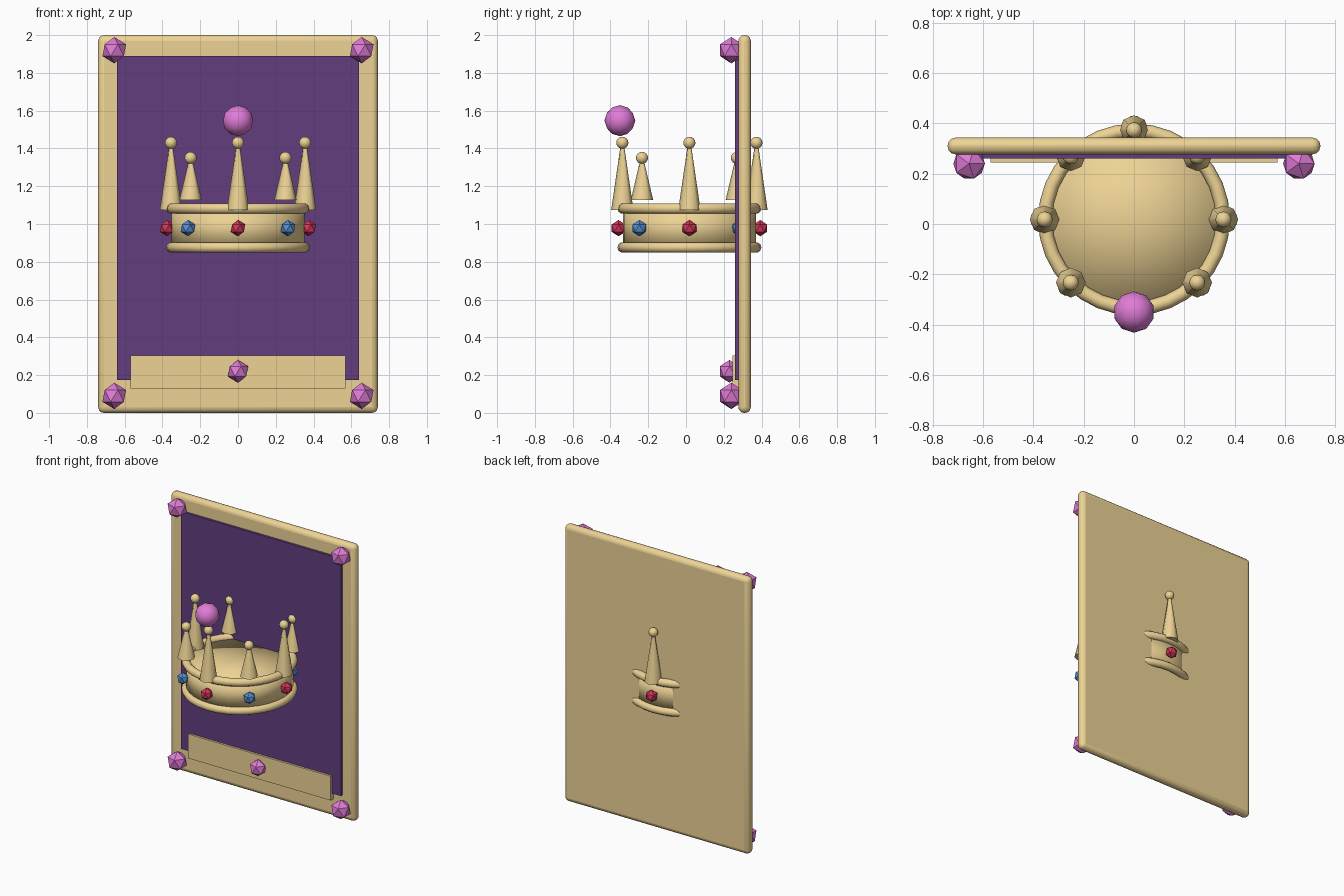
import bpy
from math import sin, cos, pi, radians

if "Cube" in bpy.data.objects:
    bpy.data.objects.remove(bpy.data.objects["Cube"])


def material(name, rgb):
    m = bpy.data.materials.new(name)
    m.diffuse_color = (*rgb, 1)
    m.use_nodes = True
    m.node_tree.nodes["Principled BSDF"].inputs["Base Color"].default_value = m.diffuse_color
    return m


GOLD = material("gold", (0.85, 0.65, 0.30))
PURPLE = material("purple", (0.122, 0.048, 0.209))
PINK = material("pink", (0.75, 0.20, 0.68))
RED = material("red", (0.68, 0.035, 0.10))
BLUE = material("blue", (0.09, 0.27, 0.66))


def finish(name, mat, smooth=None):
    o = bpy.context.object
    o.name = name
    o.data.materials.append(mat)
    if smooth == "all":
        bpy.ops.object.shade_smooth()
    elif smooth:
        bpy.ops.object.shade_smooth_by_angle(angle=radians(smooth))
    return o


def box(name, lo, hi, mat, bevel=0):
    bpy.ops.mesh.primitive_cube_add(size=1, location=[(a + b) / 2 for a, b in zip(lo, hi)])
    o = bpy.context.object
    o.scale = [b - a for a, b in zip(lo, hi)]
    bpy.ops.object.transform_apply(location=False, rotation=False, scale=True)
    if bevel:
        m = o.modifiers.new("round_edges", 'BEVEL')
        m.width, m.segments = bevel, 3
    return finish(name, mat, 40 if bevel else None)


def gem(name, loc, r, mat):
    bpy.ops.mesh.primitive_ico_sphere_add(subdivisions=1, radius=r, location=loc)
    return finish(name, mat)


# Card: rounded backing board, raised panel and bottom plaque
box("card_frame", (-0.74, 0.277, 0), (0.74, 0.343, 2), GOLD, 0.03)
box("card_panel", (-0.64, 0.26, 0.175), (0.64, 0.29, 1.89), PURPLE)
box("card_plaque", (-0.57, 0.245, 0.13), (0.57, 0.285, 0.305), GOLD)
for x in (-0.655, 0.655):
    for z in (0.09, 1.92):
        gem("corner_gem", (x, 0.24, z), 0.07, PINK)
gem("plaque_gem", (0, 0.23, 0.22), 0.06, PINK)

# Crown band, closed top and bottom, with a rim at each end
CY = 0.018
bpy.ops.mesh.primitive_cylinder_add(vertices=32, radius=0.352, depth=0.205,
                                    end_fill_type='TRIFAN', location=(0, CY, 0.978))
finish("crown_band", GOLD, "all")
for z in (0.876, 1.082):
    bpy.ops.mesh.primitive_torus_add(major_segments=32, minor_segments=10, major_radius=0.353,
                                     minor_radius=0.028, location=(0, CY, z))
    finish("crown_rim", GOLD, "all")

# Eight points with ball tips, and a gem below each; tall and short alternate
for i in range(8):
    a = i * pi / 4 - pi / 2
    c, s = cos(a), sin(a)
    tall = i % 2 == 0
    z0, z1, tip = (1.075, 1.425, 1.43) if tall else (1.128, 1.345, 1.35)
    x, y = 0.355 * c, CY + 0.355 * s
    bpy.ops.mesh.primitive_cone_add(vertices=8, radius1=0.059, radius2=0.008, depth=z1 - z0,
                                    location=(x, y, (z0 + z1) / 2))
    finish("crown_point", GOLD, 50)
    bpy.ops.mesh.primitive_uv_sphere_add(segments=12, ring_count=8, radius=0.032,
                                         location=(x, y, tip))
    finish("point_ball", GOLD, "all")
    gem("band_gem", (0.375 * c, CY + 0.375 * s, 0.978), 0.043, RED if tall else BLUE)

# Large orb above the front point
bpy.ops.mesh.primitive_ico_sphere_add(subdivisions=2, radius=0.082, location=(0, -0.35, 1.547))
finish("front_orb", PINK, "all")
